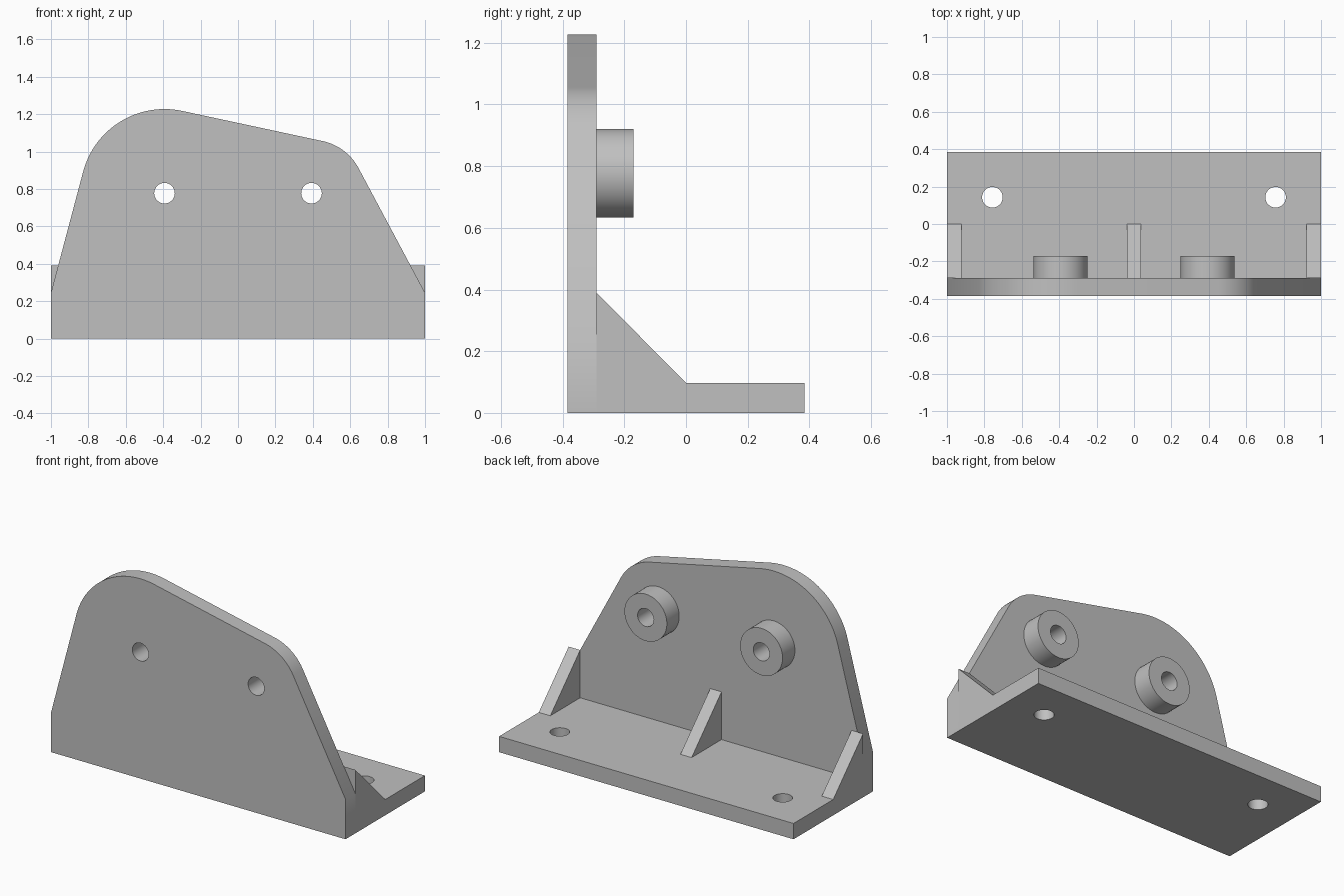
import bpy, bmesh
from math import acos, atan2, cos, sin, hypot, pi
from mathutils import Vector

cube = bpy.data.objects.get("Cube")
if cube:
    bpy.data.objects.remove(cube, do_unlink=True)

GREY = (0.53, 0.53, 0.53, 1)
mat = bpy.data.materials.new("plain_grey")
mat.use_nodes = True
mat.diffuse_color = GREY
mat.node_tree.nodes["Principled BSDF"].inputs["Base Color"].default_value = GREY

# Main dimensions
FRONT, BACK, WALL = -0.385, 0.385, -0.29
BASE_TOP, HOLE = 0.097, 0.055
BOLT_X, BOLT_Z = 0.393, 0.777


def arc(cx, cy, r, start, end, n):
    return [(cx + r * cos(start + (end - start) * i / n),
             cy + r * sin(start + (end - start) * i / n)) for i in range(n + 1)]


def circle(cx, cy, r, n=48):
    return arc(cx, cy, r, 0, 2 * pi, n)[:-1]


def prism(name, loops, axis, low, high):
    """Extrude an outline (first loop) with holes (other loops) along an axis."""
    place = {"x": lambda u, v: (low, u, v),
             "y": lambda u, v: (u, low, v),
             "z": lambda u, v: (u, v, low)}[axis]
    direction = Vector([float(axis == a) for a in "xyz"])
    bm = bmesh.new()
    edges = []
    for loop in loops:
        verts = [bm.verts.new(place(*p)) for p in loop]
        edges += [bm.edges.new((verts[i - 1], verts[i])) for i in range(len(verts))]
    bmesh.ops.triangle_fill(bm, edges=edges, use_beauty=True, use_dissolve=False)
    result = bmesh.ops.extrude_face_region(bm, geom=bm.faces[:], use_keep_orig=True)
    moved = [g for g in result["geom"] if isinstance(g, bmesh.types.BMVert)]
    bmesh.ops.translate(bm, verts=moved, vec=direction * (high - low))
    bmesh.ops.recalc_face_normals(bm, faces=bm.faces[:])
    mesh = bpy.data.meshes.new(name)
    bm.to_mesh(mesh)
    bm.free()
    mesh.materials.append(mat)
    obj = bpy.data.objects.new(name, mesh)
    bpy.context.collection.objects.link(obj)
    bpy.ops.object.select_all(action="DESELECT")
    obj.select_set(True)
    bpy.context.view_layer.objects.active = obj
    bpy.ops.object.shade_smooth_by_angle(angle=pi / 6)
    return obj


def tangent_angle(px, pz, cx, r, side):
    """Angle on a corner circle where the line from a point touches it."""
    dx, dz = px - cx, pz - BOLT_Z
    return atan2(dz, dx) + side * acos(r / hypot(dx, dz))


# Upright plate: two rounded corners centred on the bolt holes
SHOULDER, BIG, SMALL = 0.245, 0.45, 0.285
top = acos((BIG - SMALL) / (2 * BOLT_X))
right = tangent_angle(1, SHOULDER, BOLT_X, SMALL, 1)
left = tangent_angle(-1, SHOULDER, -BOLT_X, BIG, -1) % (2 * pi)
outline = [(-1, 0), (1, 0), (1, SHOULDER)]
outline += arc(BOLT_X, BOLT_Z, SMALL, right, top, 20)
outline += arc(-BOLT_X, BOLT_Z, BIG, top, left, 32)
outline.append((-1, SHOULDER))
bolts = [circle(s * BOLT_X, BOLT_Z, HOLE) for s in (-1, 1)]
prism("upright_plate", [outline] + bolts, "y", FRONT, WALL)

# Base plate with mounting holes
rect = [(-1, WALL), (1, WALL), (1, BACK), (-1, BACK)]
mounts = [circle(s * 0.757, 0.143, HOLE) for s in (-1, 1)]
prism("base_plate", [rect] + mounts, "z", 0, BASE_TOP)

# Bored bosses on the back of the upright
for side, s in (("right", -1), ("left", 1)):
    prism(side + "_boss", [circle(s * BOLT_X, BOLT_Z, 0.144),
                           circle(s * BOLT_X, BOLT_Z, HOLE)], "y", WALL, -0.17)

# Triangular stiffening ribs
rib = [(WALL, BASE_TOP), (0, BASE_TOP), (WALL, 0.39)]
for name, a, b in (("right_rib", -1, -0.922), ("centre_rib", -0.038, 0.038),
                   ("left_rib", 0.922, 1)):
    prism(name, [rib], "x", a, b)
